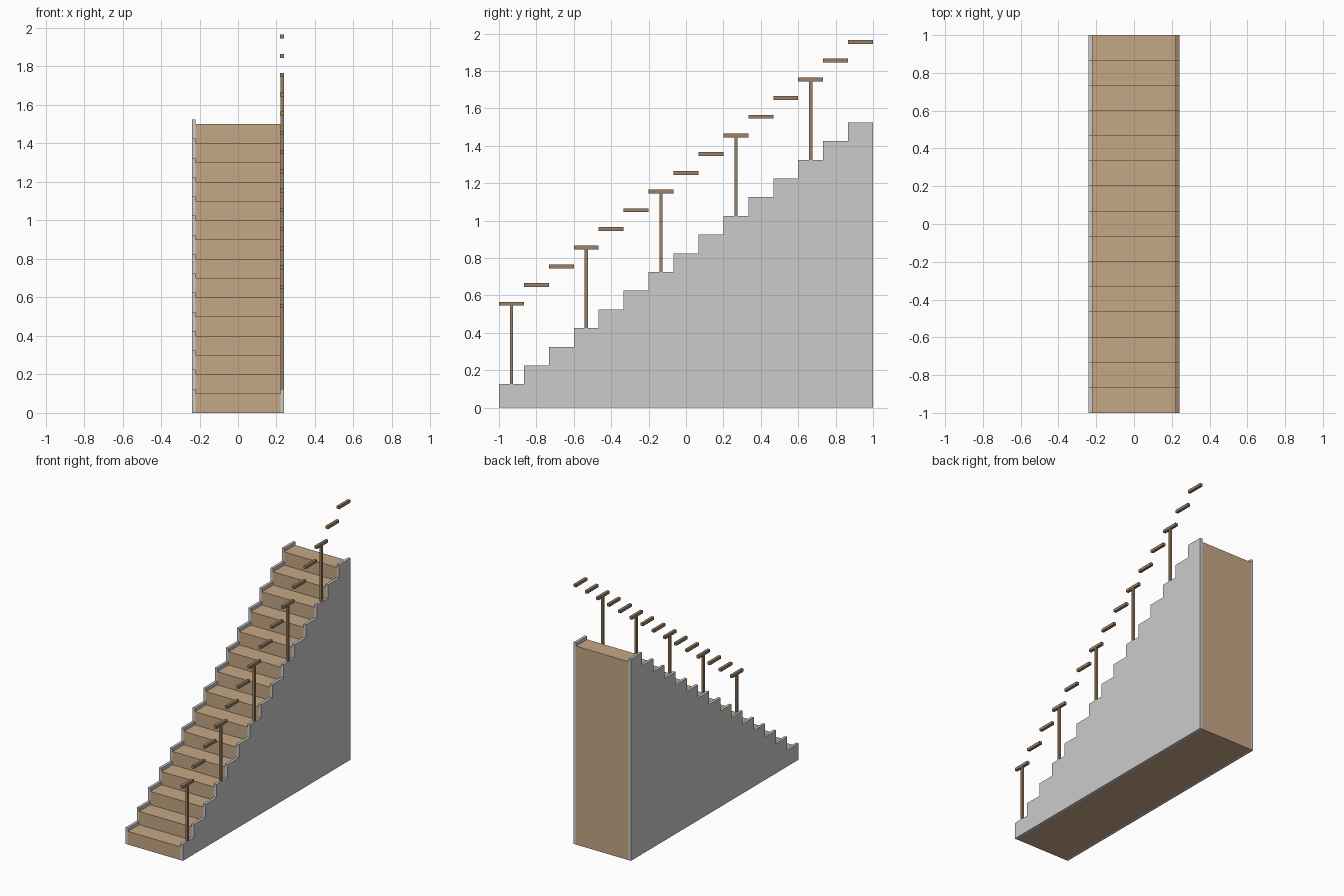
import bpy, bmesh

if "Cube" in bpy.data.objects:
    bpy.data.objects.remove(bpy.data.objects["Cube"])

N, RISE, RUN = 15, 0.1, 2 / 15
HALF, INNER, LIP = 0.24, 0.22, 0.025
RAIL_X, RAIL_Z = 0.2295, 0.455


def material(name, rgb):
    m = bpy.data.materials.new(name)
    m.diffuse_color = (*rgb, 1)
    m.use_nodes = True
    m.node_tree.nodes["Principled BSDF"].inputs["Base Color"].default_value = m.diffuse_color
    return m


def finish(bm, name, mat=None):
    bmesh.ops.recalc_face_normals(bm, faces=bm.faces)
    me = bpy.data.meshes.new(name)
    bm.to_mesh(me)
    bm.free()
    ob = bpy.data.objects.new(name, me)
    bpy.context.collection.objects.link(ob)
    if mat:
        me.materials.append(mat)
    return ob


def stepped_solid(name, x0, x1, lift, mat=None):
    """Extrude the staircase side profile from x0 to x1."""
    pts = [(-1, 0)]
    for i in range(N):
        z = RISE * (i + 1) + lift
        pts += [(-1 + RUN * i, z), (-1 + RUN * (i + 1), z)]
    pts.append((1, 0))
    bm = bmesh.new()
    face = bm.faces.new([bm.verts.new((x0, y, z)) for y, z in pts])
    ext = bmesh.ops.extrude_face_region(bm, geom=[face], use_keep_orig=True)
    moved = [v for v in ext["geom"] if isinstance(v, bmesh.types.BMVert)]
    bmesh.ops.translate(bm, verts=moved, vec=(x1 - x0, 0, 0))
    return finish(bm, name, mat)


def box(name, centre, size, mat):
    bm = bmesh.new()
    bmesh.ops.create_cube(bm, size=1)
    bmesh.ops.scale(bm, vec=size, verts=bm.verts)
    ob = finish(bm, name, mat)
    ob.location = centre
    return ob


wood = material("tread_wood", (0.56, 0.39, 0.235))
dark = material("rail_wood", (0.33, 0.216, 0.127))

# Solid flight of steps with a raised stringer on each side
stepped_solid("steps", -INNER, INNER, 0, wood)
stepped_solid("left_stringer", -HALF, -INNER, LIP)
stepped_solid("right_stringer", INNER, HALF, LIP)

# Handrail segments above every step, a post under every third up to the 13th
for i in range(N):
    y = -1 + RUN * (i + 0.5)
    top = RISE * (i + 1)
    box(f"handrail_{i + 1}", (RAIL_X, y, top + RAIL_Z), (0.021, RUN, 0.021), dark)
    if i % 3 == 0:
        low, high = top + LIP, top + RAIL_Z - 0.0105
        box(f"rail_post_{i + 1}", (RAIL_X + 0.001, y, (low + high) / 2),
            (0.017, 0.017, high - low), dark)
